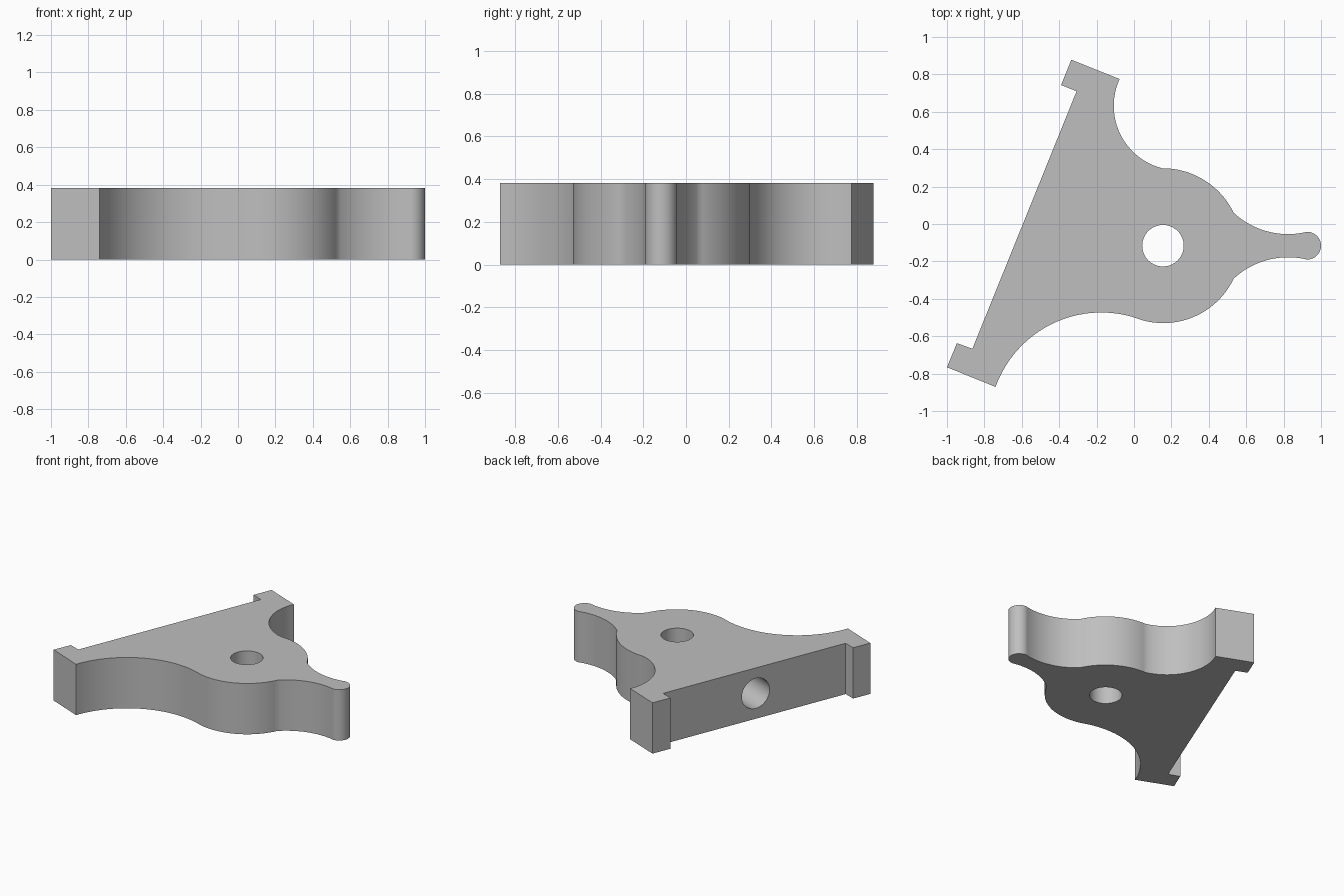
import bpy, bmesh, math
from mathutils import Vector

cube = bpy.data.objects.get("Cube")
if cube:
    bpy.data.objects.remove(cube, do_unlink=True)

HEIGHT = 0.383
BORE = (0.155, -0.116)   # centre of the vertical bore and of the round boss
BORE_R = 0.111

grey = bpy.data.materials.new("plain grey")
grey.use_nodes = True
colour = (0.52, 0.52, 0.52, 1)
grey.diffuse_color = colour
grey.node_tree.nodes["Principled BSDF"].inputs["Base Color"].default_value = colour


def arc(p, q, r, steps=24):
    """Points of the circular arc from p through q to r."""
    (ax, ay), (bx, by), (cx, cy) = p, q, r
    d = 2 * (ax * (by - cy) + bx * (cy - ay) + cx * (ay - by))
    a2, b2, c2 = ax * ax + ay * ay, bx * bx + by * by, cx * cx + cy * cy
    ox = (a2 * (by - cy) + b2 * (cy - ay) + c2 * (ay - by)) / d
    oy = (a2 * (cx - bx) + b2 * (ax - cx) + c2 * (bx - ax)) / d
    radius = math.hypot(ax - ox, ay - oy)
    t0, t1, t2 = (math.atan2(y - oy, x - ox) for x, y in (p, q, r))
    turn = (t2 - t0) % math.tau
    if (t1 - t0) % math.tau > turn:
        turn -= math.tau
    return [(ox + radius * math.cos(t0 + turn * i / steps),
             oy + radius * math.sin(t0 + turn * i / steps)) for i in range(steps + 1)]


def mirrored(points):
    """Mirror across the tail's centre line, in reversed order."""
    return [(x, 2 * BORE[1] - y) for x, y in reversed(points)]


# Outline, clockwise from the back foot
tail = arc((0.533, 0.06), (0.82, -0.054), (0.925, -0.042))
sections = [
    [(-0.307, 0.71), (-0.39, 0.743), (-0.335, 0.878)],              # back foot
    arc((-0.077, 0.775), (0.003, 0.378), (0.15, 0.298)),            # back hollow
    arc((0.15, 0.298), (0.37, 0.238), (0.533, 0.06)),               # boss, back
    tail,
    arc((0.925, -0.042), (1.0, -0.116), (0.925, -0.19)),            # round tip
    mirrored(tail),
    arc((0.533, -0.292), (0.29, -0.508), (0.0, -0.499)),            # boss, front
    arc((0.0, -0.499), (-0.395, -0.515), (-0.74, -0.871)),          # front hollow
    [(-1.0, -0.766), (-0.947, -0.637), (-0.864, -0.667)],           # front foot
]
outline = []
for section in sections:
    for pt in section:
        if not outline or math.dist(pt, outline[-1]) > 1e-4:
            outline.append(pt)

# Plate body: extruded outline
bm = bmesh.new()
face = bm.faces.new([bm.verts.new((x, y, 0)) for x, y in outline])
extruded = bmesh.ops.extrude_face_region(bm, geom=[face], use_keep_orig=True)
bmesh.ops.translate(bm, vec=(0, 0, HEIGHT),
                    verts=[v for v in extruded["geom"] if isinstance(v, bmesh.types.BMVert)])
bmesh.ops.recalc_face_normals(bm, faces=bm.faces)
mesh = bpy.data.meshes.new("bracket_plate")
bm.to_mesh(mesh)
bm.free()
plate = bpy.data.objects.new("bracket_plate", mesh)
bpy.context.collection.objects.link(plate)
mesh.materials.append(grey)


def drill(name, centre, direction, radius, length):
    """Cut a round hole through the plate."""
    bpy.ops.mesh.primitive_cylinder_add(
        vertices=64, radius=radius, depth=length, location=centre,
        rotation=direction.to_track_quat("Z", "Y").to_euler())
    cutter = bpy.context.object
    cutter.name = name
    cutter.hide_render = True
    cutter.data.materials.append(grey)
    mod = plate.modifiers.new(name, "BOOLEAN")
    mod.operation, mod.solver, mod.object = "DIFFERENCE", "EXACT", cutter
    bpy.ops.object.select_all(action="DESELECT")
    plate.select_set(True)
    bpy.context.view_layer.objects.active = plate
    bpy.ops.object.modifier_apply(modifier=name)
    bpy.data.objects.remove(cutter, do_unlink=True)


# Vertical bore
drill("bore_cutter", (*BORE, HEIGHT / 2), Vector((0, 0, 1)), BORE_R, 1.0)

# Blind hole square to the slanted face, between the feet
inward = Vector((1.377, -0.557, 0)).normalized()
mouth = Vector((-0.589, 0.012, HEIGHT / 2))
drill("side_hole_cutter", mouth + inward * 0.225, inward, 0.113, 0.65)

bpy.ops.object.shade_smooth_by_angle(angle=math.radians(25))
